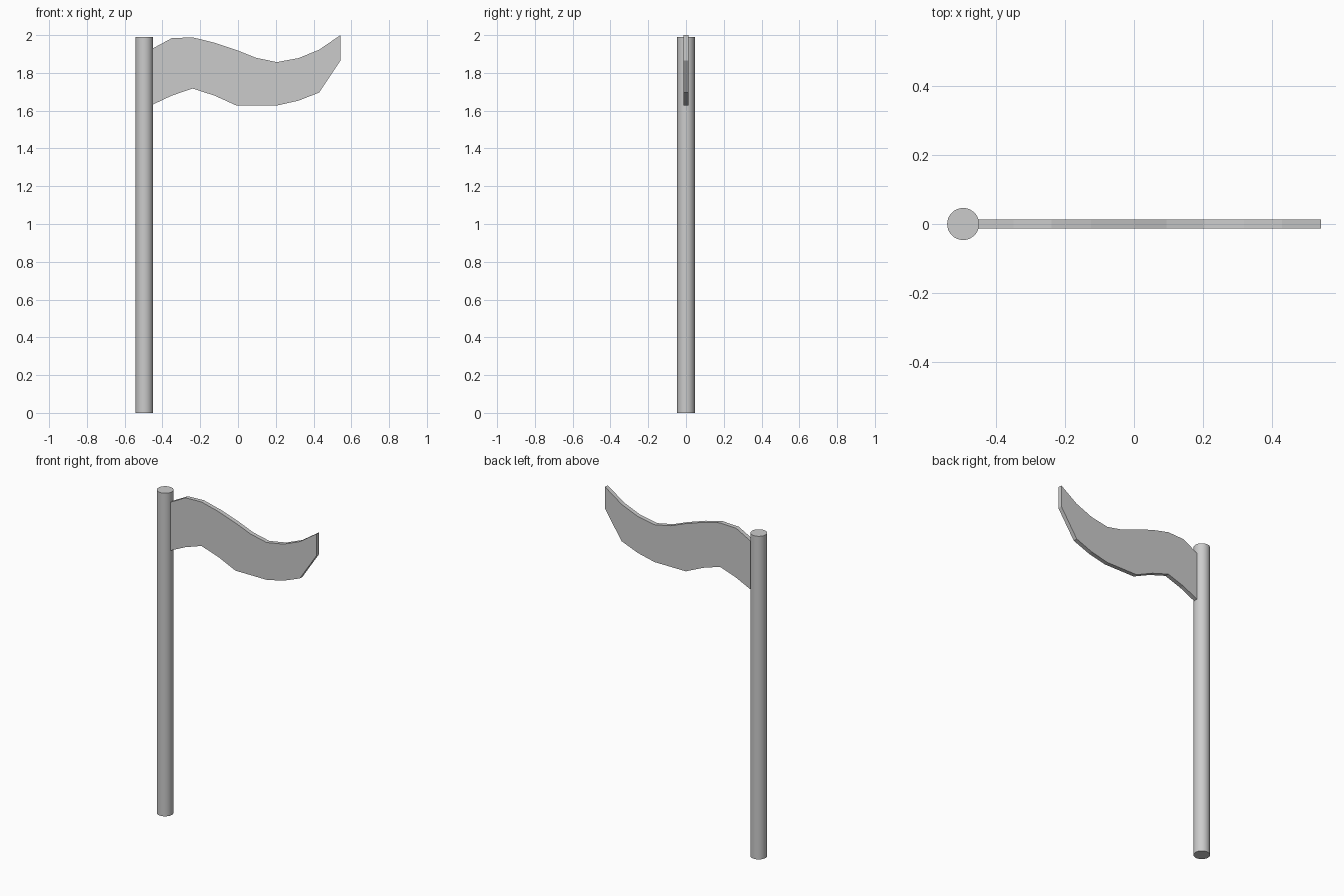
import bpy
import bmesh
import math
from mathutils import Vector

cube = bpy.data.objects.get("Cube")
if cube:
    bpy.data.objects.remove(cube, do_unlink=True)

# One plain grey for pole and flag
grey = bpy.data.materials.new("plain grey")
grey.use_nodes = True
colour = (0.6, 0.6, 0.6, 1)
grey.diffuse_color = colour
grey.node_tree.nodes["Principled BSDF"].inputs["Base Color"].default_value = colour

# Round pole
HEIGHT = 1.99
bpy.ops.mesh.primitive_cylinder_add(vertices=32, radius=0.0465, depth=HEIGHT,
                                    location=(-0.496, 0, HEIGHT / 2))
pole = bpy.context.object
pole.name = "pole"
pole.data.materials.append(grey)
bpy.ops.object.shade_smooth_by_angle(angle=math.radians(40))

# Waving flag: outline in x and z, extruded through its thickness
THICKNESS = 0.026
top_edge = [(-0.46, 1.925), (-0.35, 1.984), (-0.24, 1.988), (-0.125, 1.96),
            (0, 1.918), (0.095, 1.88), (0.205, 1.857), (0.32, 1.878),
            (0.43, 1.923), (0.5425, 2)]
bottom_edge = [(0.5425, 1.865), (0.43, 1.696), (0.32, 1.653), (0.205, 1.627),
               (-0.008, 1.627), (-0.125, 1.68), (-0.24, 1.717),
               (-0.35, 1.68), (-0.46, 1.628)]
bm = bmesh.new()
front = bm.faces.new([bm.verts.new((x, -THICKNESS / 2, z))
                      for x, z in top_edge + bottom_edge])
back = bmesh.ops.extrude_face_region(bm, geom=[front], use_keep_orig=True)
bmesh.ops.translate(bm, vec=Vector((0, THICKNESS, 0)),
                    verts=[v for v in back["geom"] if isinstance(v, bmesh.types.BMVert)])
bmesh.ops.recalc_face_normals(bm, faces=bm.faces)
mesh = bpy.data.meshes.new("flag")
bm.to_mesh(mesh)
bm.free()
mesh.materials.append(grey)
flag = bpy.data.objects.new("flag", mesh)
bpy.context.collection.objects.link(flag)
